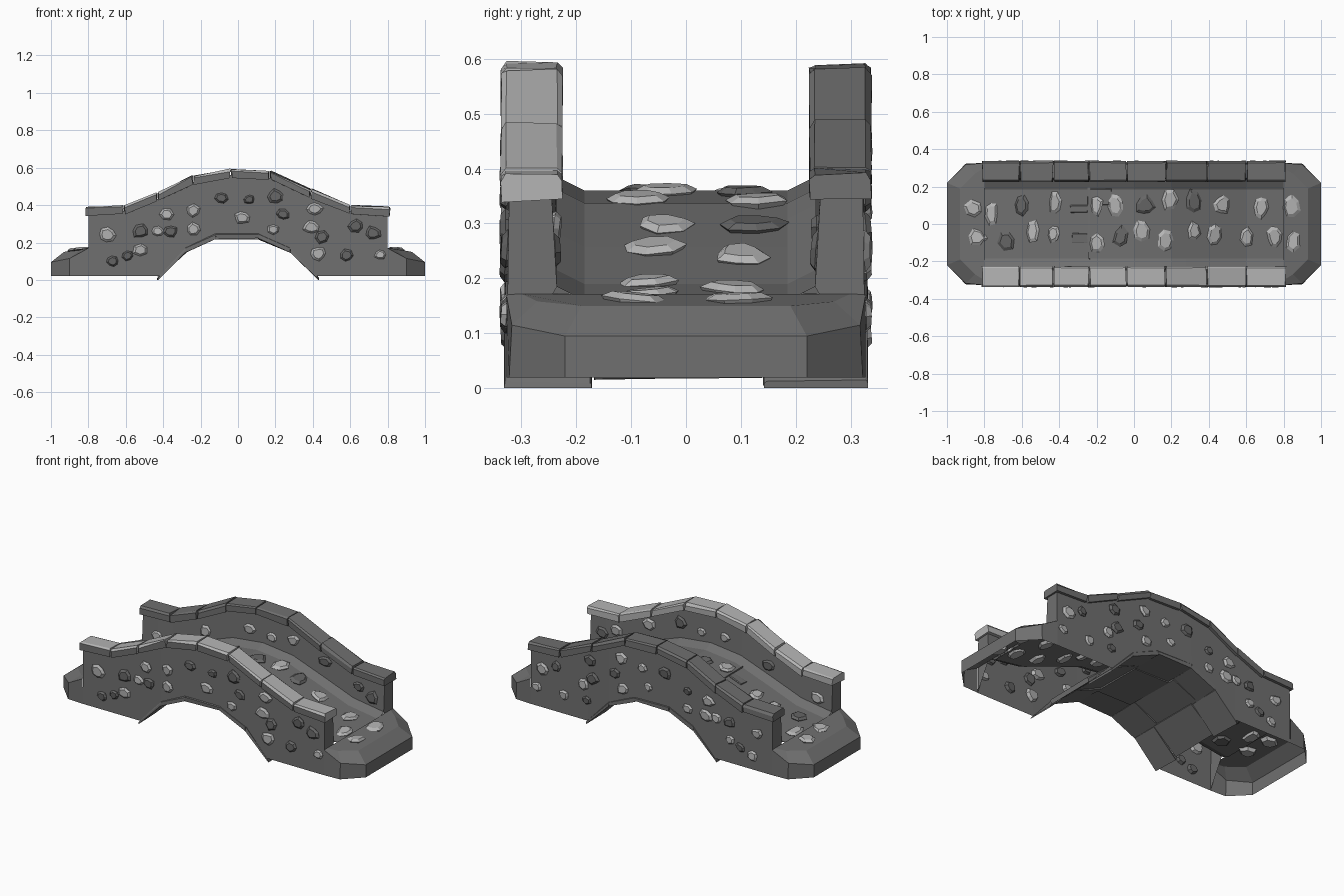
import bpy, bmesh, math, random
from mathutils import Vector

if "Cube" in bpy.data.objects:
    bpy.data.objects.remove(bpy.data.objects["Cube"])

random.seed(4)


def material(name, v):
    m = bpy.data.materials.new(name)
    m.diffuse_color = (v, v, v, 1)
    m.use_nodes = True
    m.node_tree.nodes["Principled BSDF"].inputs["Base Color"].default_value = m.diffuse_color
    return m


GREY = material("grey masonry", 0.16)
LIGHT = material("light stone", 0.46)
DARK = material("dark stone", 0.13)


def finish(bm, name, mats):
    bmesh.ops.recalc_face_normals(bm, faces=bm.faces[:])
    me = bpy.data.meshes.new(name)
    bm.to_mesh(me)
    bm.free()
    for m in mats:
        me.materials.append(m)
    ob = bpy.data.objects.new(name, me)
    bpy.context.collection.objects.link(ob)
    return ob


def lerp(profile, x):
    x = abs(x)
    for (x0, z0), (x1, z1) in zip(profile, profile[1:]):
        if x <= x1:
            return z0 + (z1 - z0) * (x - x0) / (x1 - x0)
    return profile[-1][1]


# Half profiles along the bridge (mirrored in x)
DECK = [(0, .36), (.2, .337), (.4, .265), (.6, .19), (.8, .16), (1, .155)]
CAP = [(0, .598), (.17, .585), (.24, .56), (.42, .472), (.61, .4), (.82, .392)]
ARCH = [(0, .235), (.12, .235), (.28, .162), (.42, .02), (1, .02)]

# Body: walls and deck lofted as one U-shaped shell, open below
half = [0, .12, .2, .28, .42, .5, .6, .7, .8]
stations = [-x for x in half[:0:-1]] + half
bm = bmesh.new()
rows = []
for x in stations:
    d, w, b = lerp(DECK, x), lerp(CAP, x) - .035, lerp(ARCH, x)
    side = [(.327, b), (.322, w), (.245, w), (.235, d + .025), (.185, d)]
    pts = [(-y, z) for y, z in side] + [(y, z) for y, z in reversed(side)]
    rows.append([bm.verts.new((x, y, z)) for y, z in pts])
for a, b in zip(rows, rows[1:]):
    for i in range(9):
        bm.faces.new((a[i], a[i + 1], b[i + 1], b[i]))
for r in (rows[0], rows[-1]):
    bm.faces.new(r[:4])
    bm.faces.new(r[6:])
finish(bm, "bridge_body", [GREY])

# Chamfered landings at both ends, open below
RINGS = [[(.8, .327, .02), (.9, .322, .02), (1, .22, .02)],
         [(.8, .327, .17), (.9, .317, .115), (1, .22, .095)],
         [(.8, .3, .172), (.85, .27, .158), (.93, .19, .15)]]
for s, name in ((-1, "left_landing"), (1, "right_landing")):
    bm = bmesh.new()
    loops = []
    for ring in RINGS:
        pts = ring + [(x, -y, z) for x, y, z in reversed(ring)]
        loops.append([bm.verts.new((s * x, y, z)) for x, y, z in pts])
    for a, b in zip(loops, loops[1:]):
        for i in range(5):
            bm.faces.new((a[i], a[i + 1], b[i + 1], b[i]))
    bm.faces.new(loops[2])
    finish(bm, name, [GREY])


def block(bm, p, q, y0, y1, thick, jit, chamfer=.01):
    """Rough slab from p to q (x, z of its top ends) hanging down by thick."""
    j = lambda: random.uniform(-jit, jit)
    ends = []
    for x, z in (p, q):
        sec = [(y0, z - thick), (y0, z - chamfer), (y0 + chamfer, z),
               (y1 - chamfer, z), (y1, z - chamfer), (y1, z - thick)]
        ends.append([bm.verts.new((x + j(), y + j() * .4, zz + j())) for y, zz in sec])
    a, b = ends
    faces = [bm.faces.new(a), bm.faces.new(b)]
    for i in range(6):
        k = (i + 1) % 6
        faces.append(bm.faces.new((a[i], a[k], b[k], b[i])))
    return faces


# Coping stones on the walls
CUTS = [-.815, -.61, -.43, -.24, -.04, .17, .39, .6, .815]
for s, name in ((-1, "front_coping"), (1, "back_coping")):
    bm = bmesh.new()
    for x0, x1 in zip(CUTS, CUTS[1:]):
        y0, y1 = sorted((s * .225, s * .337))
        drop = random.uniform(0, .006)
        block(bm, (x0 + .004, lerp(CAP, x0) - drop), (x1 - .004, lerp(CAP, x1) - drop),
              y0, y1, .046, .004)
    ob = finish(bm, name, [GREY, LIGHT])
    for f in ob.data.polygons:
        if s < 0 and f.normal.y > -.9:
            f.material_index = 1

# Arch lining: rows of slabs, three across
LINE = [(-.43, .012), (-.28, .172), (-.12, .246), (.11, .246), (.28, .172), (.43, .012)]
bm = bmesh.new()
for k, (p, q) in enumerate(zip(LINE, LINE[1:])):
    cuts = [-.332, -.17 + .03 * (k % 2), .14 + .04 * (k % 2), .332]
    for i, (y0, y1) in enumerate(zip(cuts, cuts[1:])):
        a, b = list(p), list(q)
        if i == 1:  # middle slabs stop short of the ground
            a[1], b[1] = max(a[1], .045), max(b[1], .045)
        block(bm, a, b, y0 + .002, y1 - .002, .026, .004, .004)
ob = finish(bm, "arch_lining", [GREY])
for v in ob.data.vertices:
    v.co.z = max(v.co.z, 0)

# Raised cracked slabs across the deck
bm = bmesh.new()
for x0, x1, y0, y1 in ((-.245, -.235, -.19, .2), (-.33, -.25, -.1, -.05),
                       (-.34, -.25, .06, .1), (-.23, -.12, .1, .19)):
    block(bm, (x0, lerp(DECK, x0) + .005), (x1, lerp(DECK, x1) + .005), y0, y1, .03, .003, .004)
finish(bm, "cracked_deck_slabs", [GREY])


def stone(bm, c, u, v, n, ru, rv, light):
    """Faceted lump embedded in a surface with axes u, v and normal n."""
    sides = random.choice((6, 7, 7, 8))
    turn = random.uniform(0, 6.28)
    rad = [random.uniform(.8, 1.15) for _ in range(sides)]
    tu, tv = random.uniform(-.1, .1), random.uniform(-.1, .1)
    loops = []
    for h, s in ((-.016, .75), (.002, 1), (.012, .68)):
        loop = []
        for i in range(sides):
            a = turn + math.tau * i / sides
            pu, pv = ru * s * rad[i] * math.cos(a), rv * s * rad[i] * math.sin(a)
            loop.append(bm.verts.new(c + u * pu + v * pv + n * (h + tu * pu + tv * pv)))
        loops.append(loop)
    faces = [bm.faces.new(loops[0]), bm.faces.new(loops[2])]
    for a, b in zip(loops, loops[1:]):
        for i in range(sides):
            k = (i + 1) % sides
            faces.append(bm.faces.new((a[i], a[k], b[k], b[i])))
    for f in faces:
        f.material_index = 0 if light else 1


# Stones set in the walls (x, z), outside and inside
WALL = [(-.7, .24), (-.67, .1), (-.59, .13), (-.52, .26), (-.52, .16), (-.38, .35),
        (-.43, .26), (-.36, .26), (-.24, .27), (-.24, .37), (-.09, .44), (.06, .43),
        (.02, .33), (.2, .45), (.24, .35), (.19, .27), (.41, .38), (.39, .28),
        (.45, .23), (.43, .14), (.58, .13), (.63, .29), (.72, .25), (.76, .135)]
X, Z = Vector((1, 0, 0)), Vector((0, 0, 1))
for s, name in ((-1, "front_wall_stones"), (1, "back_wall_stones")):
    bm = bmesh.new()
    for x, z in WALL:
        r = random.uniform(.03, .046)
        stone(bm, Vector((x, s * .325, z)), X, Z, Vector((0, s, 0)),
              r, r * .85, random.random() < .68)
        if z > lerp(DECK, x) + .055:
            stone(bm, Vector((x, s * .241, z)), X, Z, Vector((0, -s, 0)),
                  r, r * .85, random.random() < .6)
    finish(bm, name, [LIGHT, DARK])

# Cobbles in the deck (x, y)
COBBLES = [(-.86, .08), (-.76, .06), (-.6, .1), (-.42, .11), (-.84, -.07), (-.68, -.09),
           (-.54, -.04), (-.43, -.05), (-.2, .1), (-.1, .1), (.06, .1), (.19, .13),
           (.32, .12), (.47, .1), (.68, .09), (.84, .09), (-.2, -.1), (-.07, -.07),
           (.04, -.04), (.17, -.09), (.32, -.04), (.43, -.06), (.6, -.07), (.75, -.07),
           (.85, -.09)]
bm = bmesh.new()
Y = Vector((0, 1, 0))
for x, y in COBBLES:
    u = Vector((.08, 0, lerp(DECK, x + .04) - lerp(DECK, x - .04))).normalized()
    stone(bm, Vector((x, y, lerp(DECK, x) + .002)), u, Y, u.cross(Y),
          random.uniform(.036, .052), random.uniform(.045, .066), random.random() < .68)
finish(bm, "deck_cobbles", [LIGHT, DARK])
